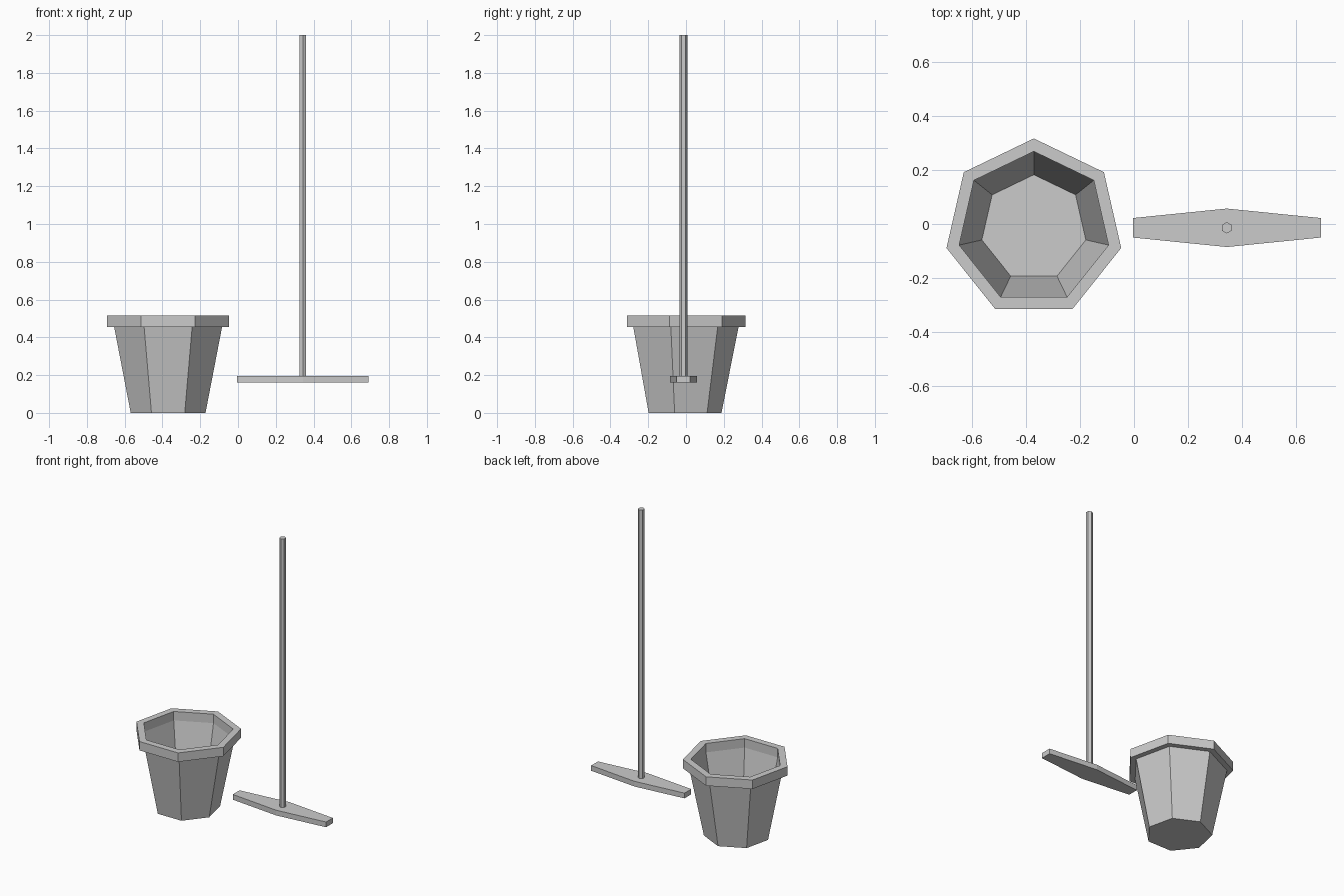
import bpy, bmesh, math

if "Cube" in bpy.data.objects:
    bpy.data.objects.remove(bpy.data.objects["Cube"])

def ring(bm, n, r, z, start=math.pi / 2):
    return [bm.verts.new((r * math.cos(start + 2 * math.pi * i / n),
                          r * math.sin(start + 2 * math.pi * i / n), z)) for i in range(n)]

def finish(bm, name, loc):
    bmesh.ops.recalc_face_normals(bm, faces=bm.faces)
    me = bpy.data.meshes.new(name)
    bm.to_mesh(me)
    bm.free()
    ob = bpy.data.objects.new(name, me)
    ob.location = loc
    bpy.context.collection.objects.link(ob)
    return ob

def lathe(name, sides, profile, loc):
    """Sweep an (r, z) profile around z and cap both ends."""
    bm = bmesh.new()
    rings = [ring(bm, sides, r, z) for r, z in profile]
    for a, b in zip(rings, rings[1:]):
        for i in range(sides):
            j = (i + 1) % sides
            bm.faces.new((a[i], a[j], b[j], b[i]))
    bm.faces.new(rings[0])
    bm.faces.new(rings[-1])
    return finish(bm, name, loc)

# Seven-sided bucket: outer wall, rim, inner lip, inner wall and floor
lathe("bucket", 7, [(0.203, 0), (0.293, 0.455), (0.331, 0.455), (0.331, 0.515),
                    (0.283, 0.515), (0.283, 0.455), (0.197, 0.025)], (-0.37, -0.015, 0))

# Six-sided broom handle
lathe("broom_handle", 6, [(0.021, 0.195), (0.021, 2.0)], (0.343, -0.014, 0))

# Broom head: tapered bar, widest at the handle
bm = bmesh.new()
outline = [(-0.347, -0.036), (0, -0.071), (0.347, -0.036),
           (0.347, 0.036), (0, 0.071), (-0.347, 0.036)]
base = bm.faces.new([bm.verts.new((x, y, 0.16)) for x, y in outline])
top = bmesh.ops.extrude_face_region(bm, geom=[base], use_keep_orig=True)["geom"]
bmesh.ops.translate(bm, vec=(0, 0, 0.035),
                    verts=[v for v in top if isinstance(v, bmesh.types.BMVert)])
finish(bm, "broom_head", (0.343, -0.014, 0))
